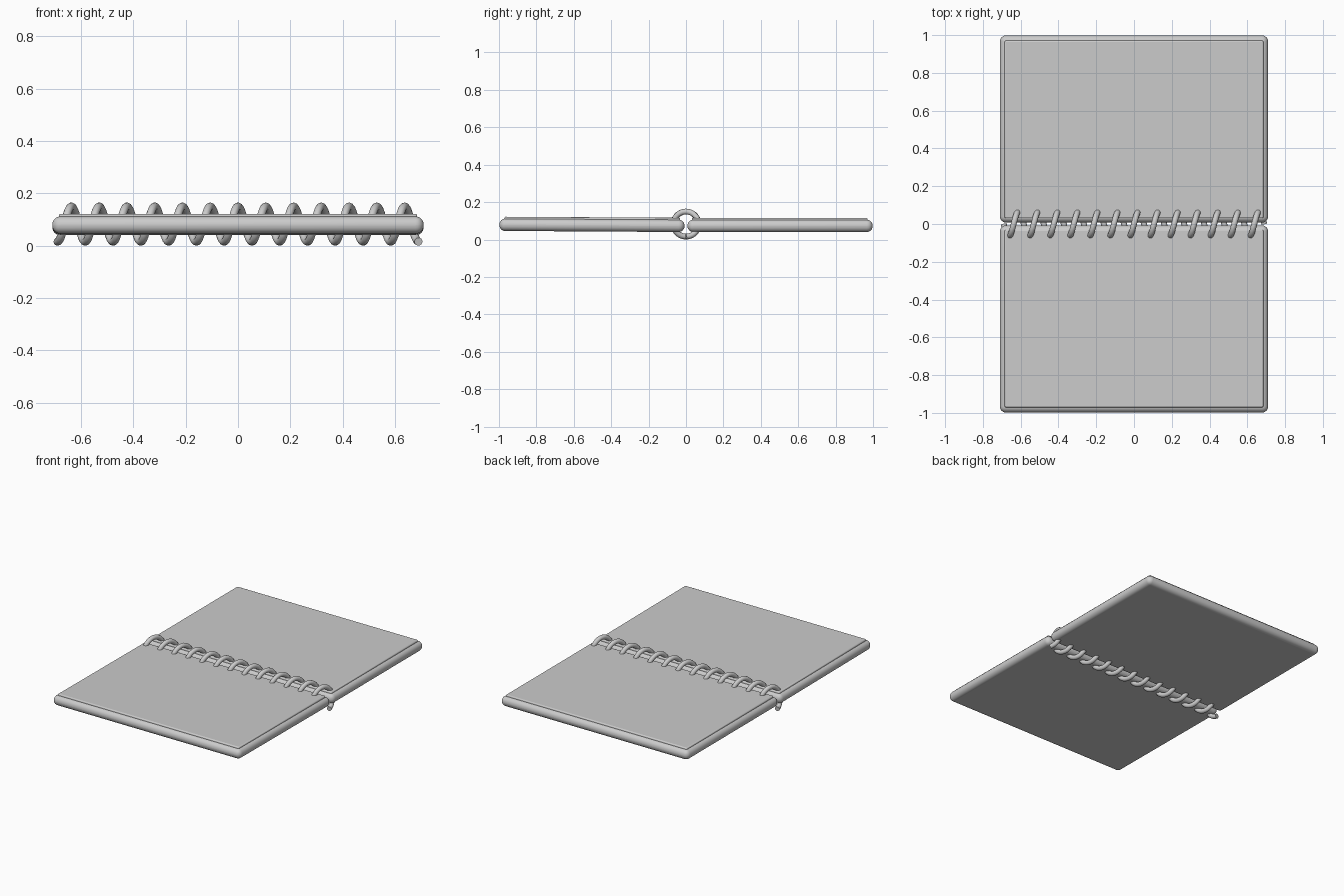
import bpy, math
from mathutils import Matrix

if "Cube" in bpy.data.objects:
    bpy.data.objects.remove(bpy.data.objects["Cube"])


def slab(name, size, loc, bevel, segments, tilt=0.0):
    """Box with rounded edges, tilted about the spine axis."""
    bpy.ops.mesh.primitive_cube_add(size=1)
    ob = bpy.context.object
    ob.name = name
    ob.data.transform(Matrix.Diagonal((*size, 1)))
    ob.data.transform(Matrix.Translation(loc))
    pivot = Matrix.Translation((0, 0, 0.073))
    ob.data.transform(pivot @ Matrix.Rotation(tilt, 4, 'X') @ pivot.inverted())
    m = ob.modifiers.new("rounded_edges", 'BEVEL')
    m.width = bevel
    m.segments = segments
    m.limit_method = 'NONE'
    bpy.ops.object.shade_smooth_by_angle(angle=math.radians(35))
    return ob


# Two covers, each with a slightly smaller page block on top
for label, side, tilt in (("front", -1, -0.006), ("back", 1, 0.0)):
    slab(label + "_cover", (1.42, 0.99, 0.066), (0, side * 0.503, 0.073), 0.0315, 6, tilt)
    slab(label + "_pages", (1.37, 0.94, 0.04), (0, side * 0.501, 0.096), 0.007, 3, tilt)

# Spiral binding: 13 turns running along x
turns, steps, radius, wire = 13, 28, 0.067, 0.0155
curve = bpy.data.curves.new("spiral_binding", 'CURVE')
curve.dimensions = '3D'
curve.bevel_depth = wire
curve.bevel_resolution = 4
curve.use_fill_caps = True
n = turns * steps + 1
spline = curve.splines.new('POLY')
spline.points.add(n - 1)
for i, p in enumerate(spline.points):
    a = 2 * math.pi * i / steps
    x = -0.69 + 1.38 * i / (n - 1)
    p.co = (x, -radius * math.sin(a), 0.0825 - radius * math.cos(a), 1)
spline.use_smooth = True
coil = bpy.data.objects.new("spiral_binding", curve)
bpy.context.collection.objects.link(coil)
